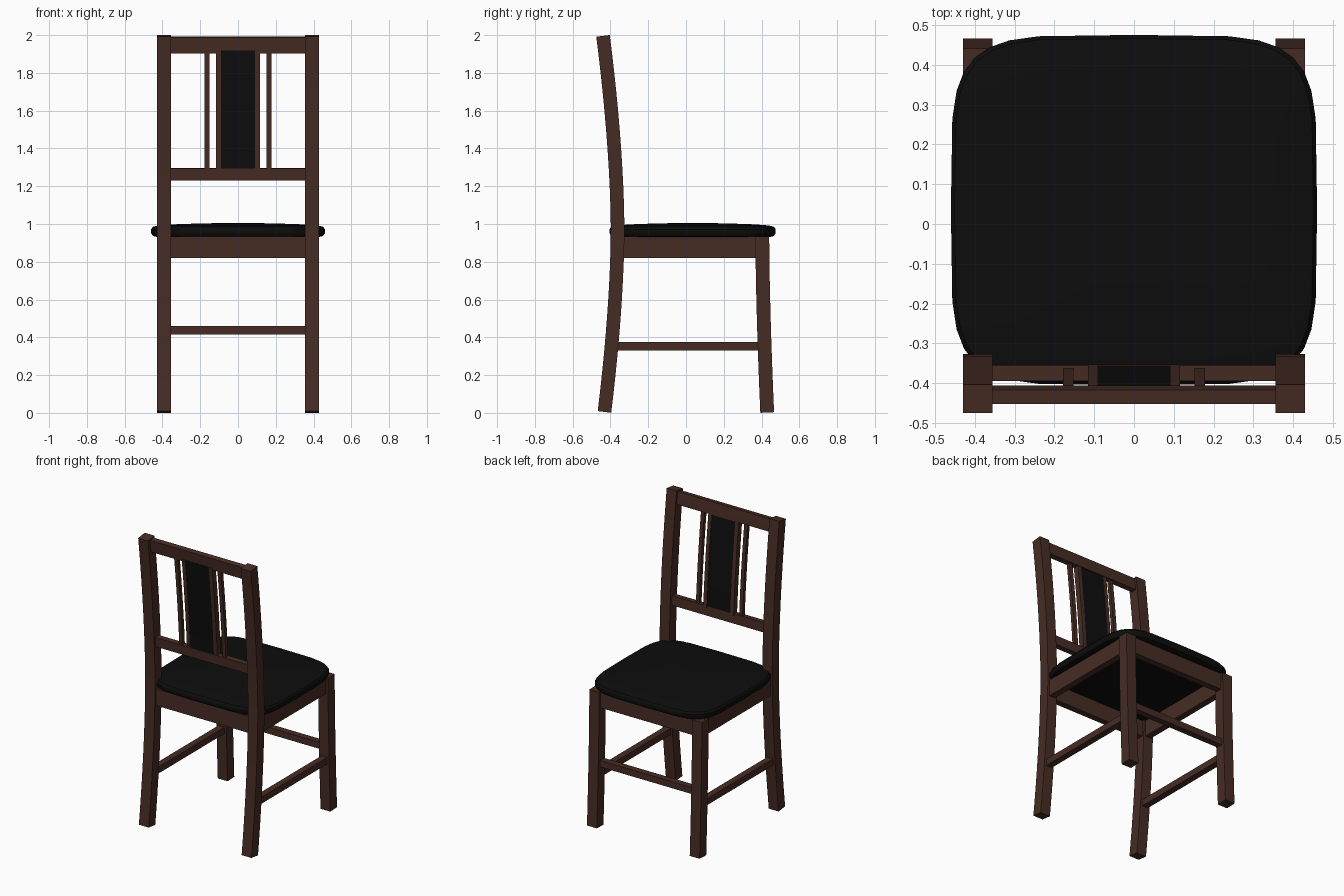
import bpy, bmesh, math
from mathutils import Vector

if "Cube" in bpy.data.objects:
    bpy.data.objects.remove(bpy.data.objects["Cube"])


def material(name, rgb):
    m = bpy.data.materials.new(name)
    m.diffuse_color = (*rgb, 1)
    m.use_nodes = True
    m.node_tree.nodes["Principled BSDF"].inputs["Base Color"].default_value = m.diffuse_color
    return m


wood = material("dark brown wood", (0.062, 0.025, 0.0175))
black = material("black leather", (0.004, 0.004, 0.004))


def finish(name, bm, mat):
    bmesh.ops.recalc_face_normals(bm, faces=bm.faces)
    me = bpy.data.meshes.new(name)
    bm.to_mesh(me)
    bm.free()
    me.materials.append(mat)
    ob = bpy.data.objects.new(name, me)
    bpy.context.collection.objects.link(ob)
    bpy.ops.object.select_all(action='DESELECT')
    ob.select_set(True)
    bpy.context.view_layer.objects.active = ob
    bpy.ops.object.shade_smooth_by_angle(angle=math.radians(35))
    return ob


def loft(bm, rings):
    """Skin a list of closed rings and cap both ends."""
    vr = [[bm.verts.new(p) for p in r] for r in rings]
    n = len(vr[0])
    for a, b in zip(vr, vr[1:]):
        for i in range(n):
            j = (i + 1) % n
            bm.faces.new((a[i], a[j], b[j], b[i]))
    bm.faces.new(vr[0])
    bm.faces.new(vr[-1])


def back_curve(z):
    k = abs(z - 0.97)
    return -0.362 - 0.074 * k ** 1.7


def front_curve(z):
    return 0.404 + 0.026 * (max(0.935 - z, 0) / 0.935) ** 1.6


def curved_bar(name, curve, x0, x1, z0, z1, thick, mat=wood, off=0.0, steps=12):
    """Bar following curve(z) in the side plane, cut square to the curve."""
    bm = bmesh.new()
    rings = []
    for s in range(steps + 1):
        z = z0 + (z1 - z0) * s / steps
        slope = (curve(z + 0.01) - curve(z - 0.01)) / 0.02
        nrm = Vector((0, 1, -slope)).normalized()
        c = Vector((0, curve(z) + off, z))
        a, b = c - nrm * thick / 2, c + nrm * thick / 2
        rings.append([(x0, a.y, a.z), (x1, a.y, a.z), (x1, b.y, b.z), (x0, b.y, b.z)])
    loft(bm, rings)
    return finish(name, bm, mat)


def box(name, x0, x1, y0, y1, z0, z1):
    bm = bmesh.new()
    loft(bm, [[(x0, y0, z), (x1, y0, z), (x1, y1, z), (x0, y1, z)] for z in (z0, z1)])
    return finish(name, bm, wood)


# Mirrored parts: legs, side rails, side stretchers, back slats
for side, s in (("left", -1), ("right", 1)):
    def span(a, b):
        return sorted((s * a, s * b))
    curved_bar(f"back_leg_{side}", back_curve, *span(0.355, 0.43), 0.005, 1.996, 0.072, steps=20)
    curved_bar(f"front_leg_{side}", front_curve, *span(0.355, 0.43), 0.002, 0.933, 0.073)
    box(f"side_rail_{side}", *span(0.37, 0.415), -0.35, 0.39, 0.82, 0.934)
    box(f"side_stretcher_{side}", *span(0.37, 0.415), -0.39, 0.40, 0.33, 0.375)
    curved_bar(f"outer_slat_{side}", back_curve, *span(0.152, 0.178), 1.28, 1.92, 0.024, off=-0.002)
    curved_bar(f"inner_slat_{side}", back_curve, *span(0.09, 0.116), 1.28, 1.92, 0.038)

# Cross rails and front stretcher
box("front_rail", -0.37, 0.37, 0.38, 0.425, 0.82, 0.934)
box("back_rail", -0.37, 0.37, -0.385, -0.342, 0.82, 0.934)
box("front_stretcher", -0.37, 0.37, 0.388, 0.432, 0.415, 0.46)

# Backrest rails and padded centre panel
curved_bar("top_rail", back_curve, -0.36, 0.36, 1.905, 1.99, 0.036, off=0.004, steps=3)
curved_bar("lower_back_rail", back_curve, -0.36, 0.36, 1.23, 1.295, 0.038, off=-0.002, steps=3)
curved_bar("back_panel", back_curve, -0.09, 0.09, 1.28, 1.92, 0.030, black)

# Seat cushion: stacked superellipse rings
bm = bmesh.new()
rings = []
for scale, z in ((0.93, 0.931), (0.98, 0.937), (1.0, 0.952), (1.0, 0.972), (0.98, 0.985),
                 (0.92, 0.992), (0.75, 0.998), (0.5, 1.002), (0.2, 1.005)):
    ring = []
    for i in range(32):
        t = math.tau * i / 32
        c, d = math.cos(t), math.sin(t)
        ring.append((scale * 0.46 * math.copysign(abs(c) ** 0.4, c) if abs(c) > 1e-6 else 0,
                     0.035 + (scale * 0.44 * math.copysign(abs(d) ** 0.4, d) if abs(d) > 1e-6 else 0), z))
    rings.append(ring)
loft(bm, rings)
finish("seat_cushion", bm, black)
